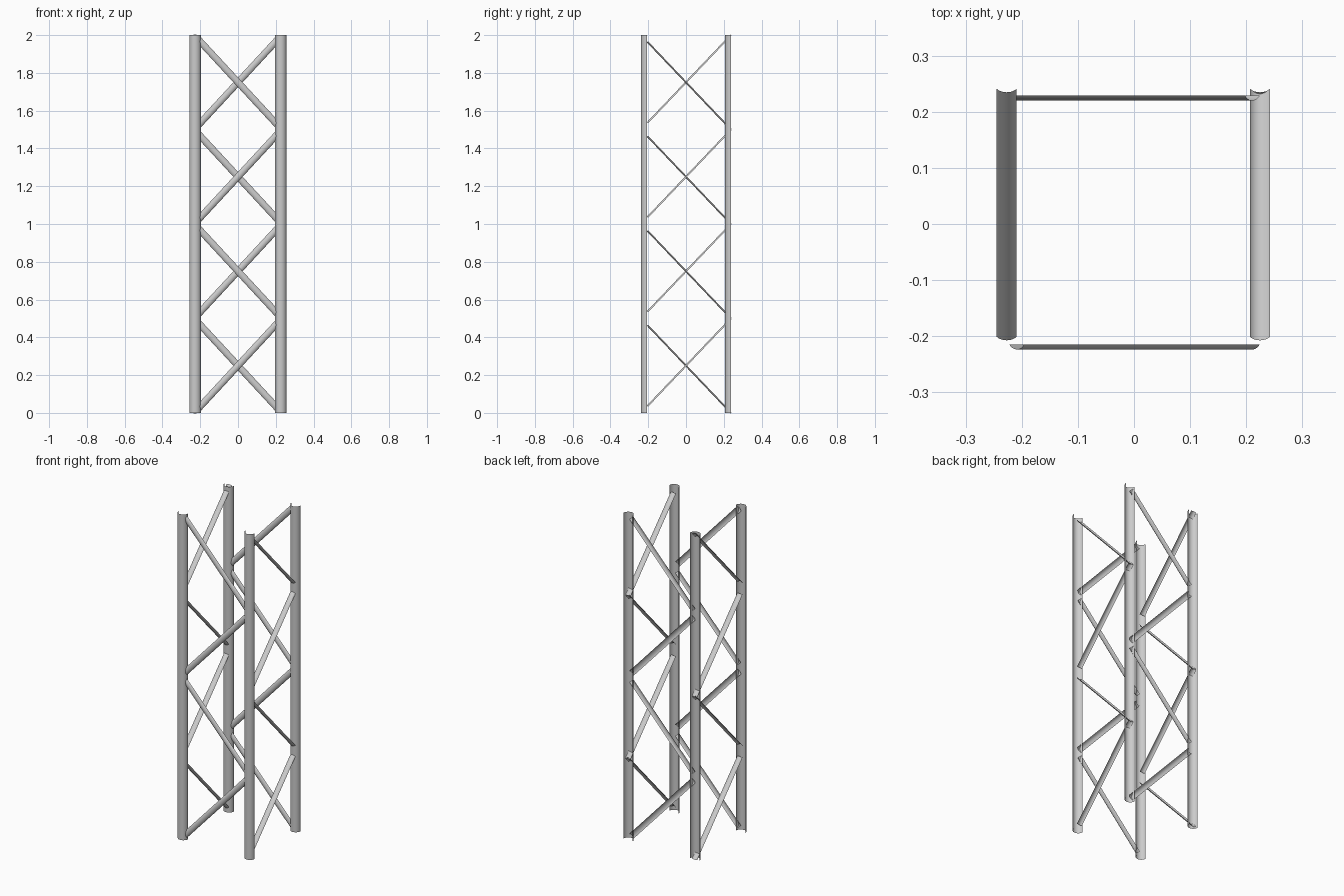
import bpy, bmesh, math
from mathutils import Vector

if "Cube" in bpy.data.objects:
    bpy.data.objects.remove(bpy.data.objects["Cube"])

LEG_X = 0.2265           # leg centre lines in x
FRONT_Y, BACK_Y = -0.207, 0.238
BAY, BAYS = 0.5, 4
SLOPE = 1.05


def channel(name, p0, p1, side, half_width, depth, segments=12):
    """Open curved strip from p0 to p1, edges on the line, bulging towards -y."""
    p0, p1, side = Vector(p0), Vector(p1), Vector(side).normalized()
    axis = (p1 - p0).normalized()
    bulge = axis.cross(side)
    if bulge.y > 0:
        bulge = -bulge
    half_angle = 2 * math.atan(depth / half_width)
    radius = half_width / math.sin(half_angle)
    bm = bmesh.new()
    rows = []
    for i in range(segments + 1):
        a = half_angle * (2 * i / segments - 1)
        off = side * radius * math.sin(a)
        off += bulge * radius * (math.cos(a) - math.cos(half_angle))
        rows.append((bm.verts.new(p0 + off), bm.verts.new(p1 + off)))
    for (a0, a1), (b0, b1) in zip(rows, rows[1:]):
        f = bm.faces.new((a0, b0, b1, a1))
        f.smooth = True
        f.normal_update()
    if sum(f.normal.dot(bulge) for f in bm.faces) < 0:
        bmesh.ops.reverse_faces(bm, faces=bm.faces[:])
    mesh = bpy.data.meshes.new(name)
    bm.to_mesh(mesh)
    bm.free()
    obj = bpy.data.objects.new(name, mesh)
    bpy.context.collection.objects.link(obj)
    return obj


# four upright half-round legs
for depth_name, y in (("front", FRONT_Y), ("back", BACK_Y)):
    for side_name, x in (("left", -LEG_X), ("right", LEG_X)):
        channel(f"{depth_name}_{side_name}_leg", (x, y, 0), (x, y, 2),
                (1, 0, 0), 0.0313, 0.0313, 16)

# one zigzag of diagonal braces on each face
for n in range(BAYS):
    mid = BAY * (n + 0.5)
    up = 1 if n % 2 == 0 else -1

    # front and back faces lean opposite ways
    for name, y, s in (("front_brace", -0.2145, up), ("back_brace", 0.229, -up)):
        k = s * 1.08
        x0, x1 = -0.209, 0.211
        channel(f"{name}_{n + 1}", (x0, y, mid + k * x0), (x1, y, mid + k * x1),
                (-k, 0, 1), 0.018, 0.009)

    # right and left faces lean opposite ways
    for name, x, s in (("right_brace", 0.2245, up), ("left_brace", -0.227, -up)):
        k = s * SLOPE
        y0, y1 = -0.204, 0.238
        lift = Vector((0, -k, 1)).normalized()
        shift = lift * (-0.0045 if lift.y > 0 else 0.0045) * -1
        channel(f"{name}_{n + 1}", Vector((x, y0, mid + k * y0)) + shift * s * s,
                Vector((x, y1, mid + k * y1)) + shift * s * s,
                (1, 0, 0), 0.018, 0.009)
